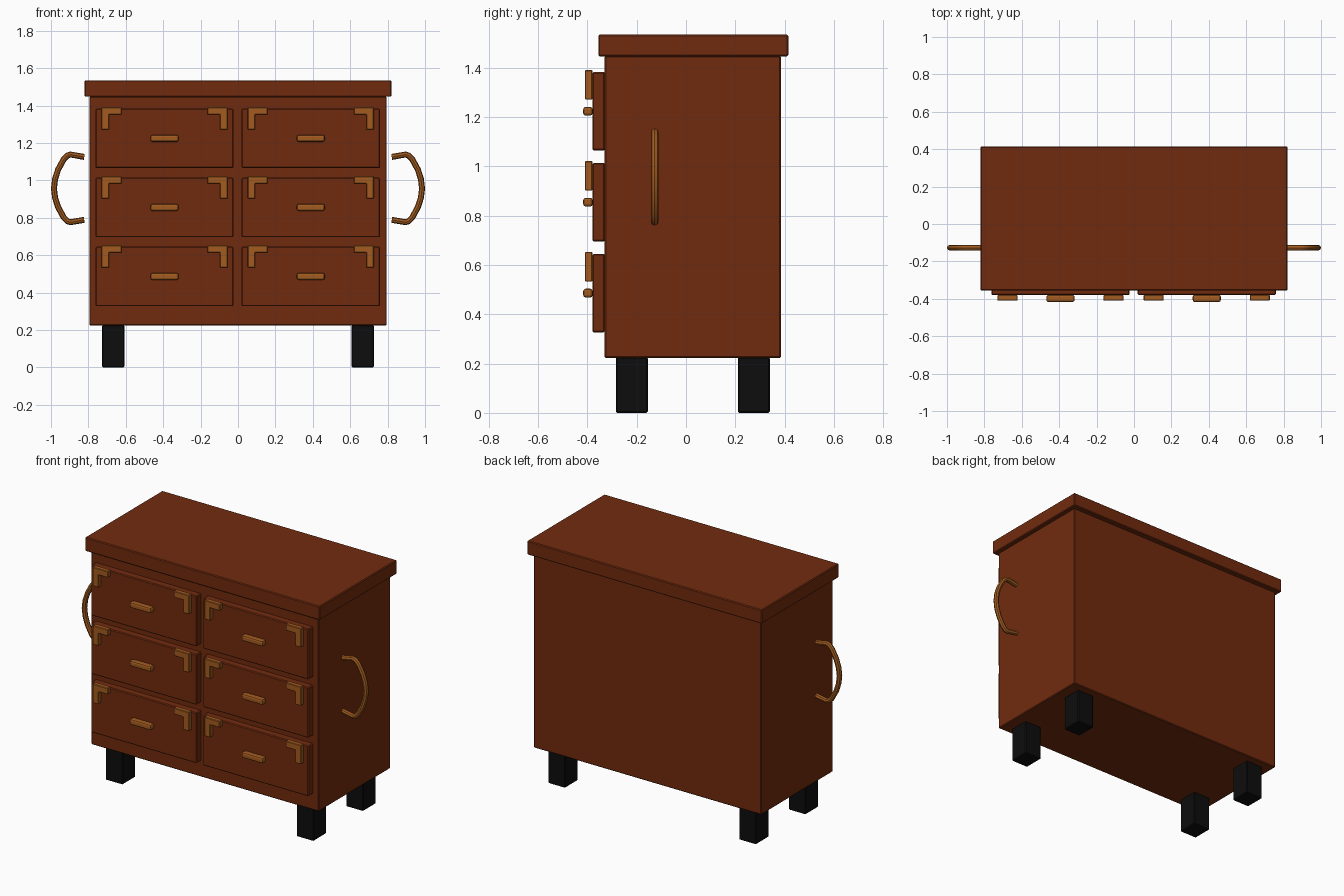
import bpy
from mathutils import Vector

if "Cube" in bpy.data.objects:
    bpy.data.objects.remove(bpy.data.objects["Cube"], do_unlink=True)


def material(name, color):
    m = bpy.data.materials.new(name)
    m.use_nodes = True
    m.diffuse_color = (*color, 1)
    m.node_tree.nodes["Principled BSDF"].inputs["Base Color"].default_value = (*color, 1)
    return m


wood = material("red_brown_wood", (0.165, 0.024, 0.0045))
brass = material("brass", (0.36, 0.105, 0.014))
black = material("black_leg", (0.004, 0.004, 0.004))


def finish(obj, name, mat, bevel, segments=1):
    obj.name = name
    obj.data.materials.append(mat)
    if bevel:
        mod = obj.modifiers.new("soft_edges", "BEVEL")
        mod.width = bevel
        mod.segments = segments
    return obj


def box(name, x, y, z, mat, bevel=0.005, segments=1):
    """Box from (min, max) pairs on each axis."""
    bpy.ops.mesh.primitive_cube_add(size=1, location=[sum(r) / 2 for r in (x, y, z)])
    obj = bpy.context.object
    obj.scale = [r[1] - r[0] for r in (x, y, z)]
    bpy.ops.object.transform_apply(location=False, rotation=False, scale=True)
    return finish(obj, name, mat, bevel, segments)


def corner_bracket(name, x, z, side):
    """L-shaped plate; side is the direction its arm runs from the outer corner."""
    outline = [(0, 0), (0.107, 0), (0.107, -0.04), (0.04, -0.04), (0.04, -0.12), (0, -0.12)]
    front = [(x + side * u, -0.41, z + v) for u, v in outline]
    back = [(px, -0.38, pz) for px, _, pz in front]
    n = len(outline)
    faces = [list(range(n)), list(range(2 * n - 1, n - 1, -1))]
    faces += [[(i + 1) % n, i, n + i, n + (i + 1) % n] for i in range(n)]
    if side < 0:
        faces = [f[::-1] for f in faces]
    mesh = bpy.data.meshes.new(name)
    mesh.from_pydata(front + back, [], [f[::-1] for f in faces])
    mesh.update()
    obj = bpy.data.objects.new(name, mesh)
    bpy.context.collection.objects.link(obj)
    # outward normals
    bpy.ops.object.select_all(action="DESELECT")
    obj.select_set(True)
    bpy.context.view_layer.objects.active = obj
    bpy.ops.object.mode_set(mode="EDIT")
    bpy.ops.mesh.select_all(action="SELECT")
    bpy.ops.mesh.normals_make_consistent(inside=False)
    bpy.ops.object.mode_set(mode="OBJECT")
    return finish(obj, name, brass, 0.003)


def side_handle(name, side):
    """Bowed round bar beside the cabinet."""
    half = [(0.822, 0.168), (0.895, 0.181), (0.912, 0.176), (0.932, 0.155),
            (0.962, 0.1), (0.978, 0.05)]
    path = half + [(0.984, 0)] + [(x, -z) for x, z in reversed(half)]
    curve = bpy.data.curves.new(name, "CURVE")
    curve.dimensions = "3D"
    curve.bevel_depth = 0.016
    curve.bevel_resolution = 2
    curve.use_fill_caps = True
    spline = curve.splines.new("POLY")
    spline.points.add(len(path) - 1)
    for p, (x, z) in zip(spline.points, path):
        p.co = (side * x, -0.127, 0.957 + z, 1)
    obj = bpy.data.objects.new(name, curve)
    bpy.context.collection.objects.link(obj)
    bpy.ops.object.select_all(action="DESELECT")
    obj.select_set(True)
    bpy.context.view_layer.objects.active = obj
    bpy.ops.object.convert(target="MESH")
    obj = bpy.context.object
    bpy.ops.object.shade_smooth_by_angle()
    return finish(obj, name, brass, 0)


# Cabinet body and overhanging top
box("cabinet_body", (-0.795, 0.795), (-0.33, 0.385), (0.223, 1.449), wood)
box("cabinet_top", (-0.82, 0.82), (-0.356, 0.415), (1.447, 1.535), wood)

# Legs and side handles
for side, label in ((-1, "right"), (1, "left")):
    for y, end in ((-0.22, "front"), (0.275, "back")):
        box(f"{end}_{label}_leg", (side * 0.667 - 0.06, side * 0.667 + 0.06),
            (y - 0.065, y + 0.065), (0, 0.225), black)
    side_handle(f"{label}_side_handle", side)

# Drawers with corner brackets and pulls
for row in range(3):
    for cx, label in ((-0.393, "right"), (0.389, "left")):
        top = 1.383 - 0.369 * row
        tag = f"{label}_{row + 1}"
        box(f"drawer_{tag}", (cx - 0.369, cx + 0.369), (-0.38, -0.329), (top - 0.318, top), wood)
        for d in (-1, 1):
            corner_bracket(f"bracket_{tag}_{'outer' if d * cx > 0 else 'inner'}",
                           cx + d * 0.337, top + 0.008, -d)
        box(f"pull_{tag}", (cx - 0.075, cx + 0.075), (-0.417, -0.379),
            (top - 0.177, top - 0.141), brass, 0.01, 2)
